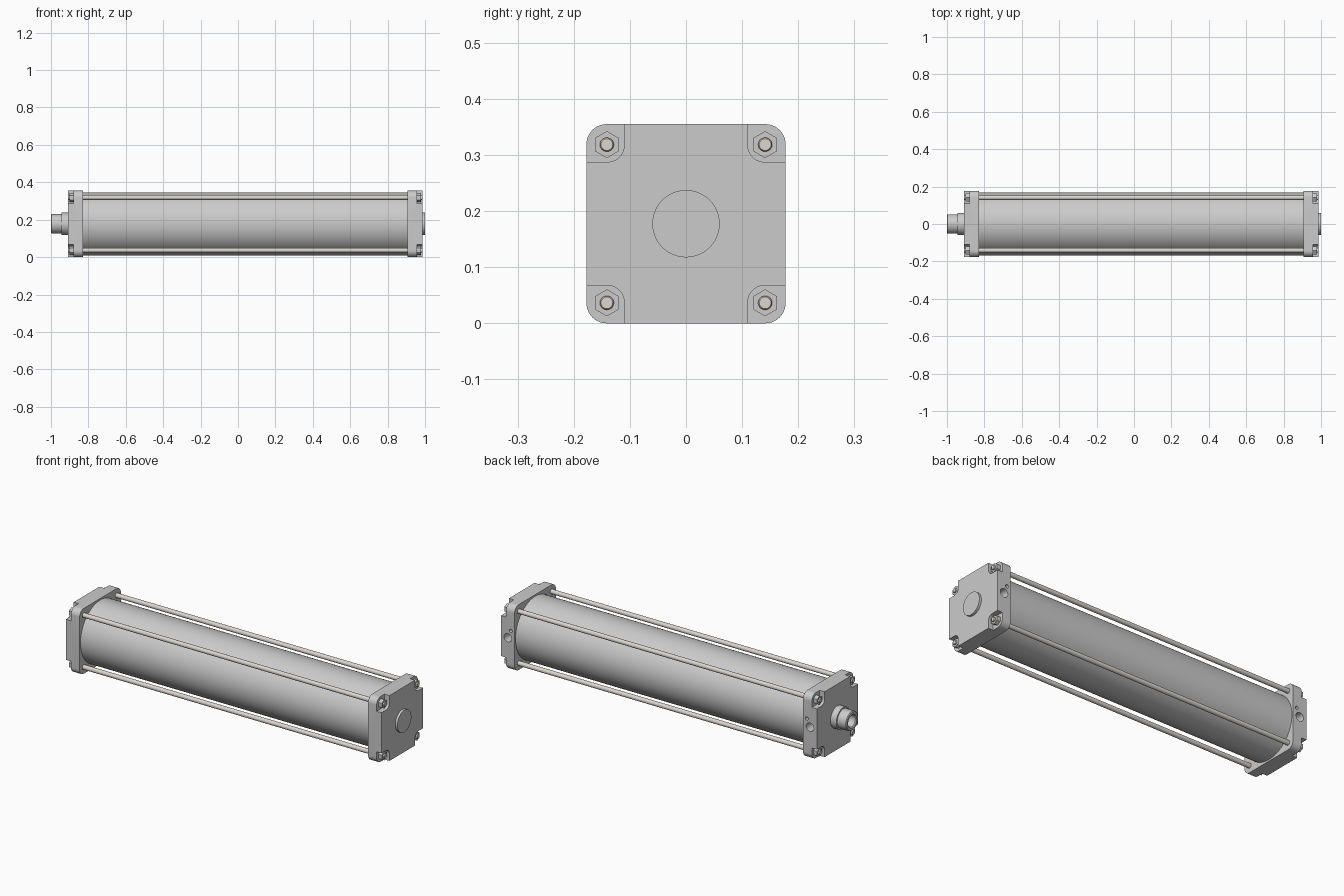
import bpy, bmesh
from math import sin, cos, pi, radians
from mathutils import Matrix, Vector

if "Cube" in bpy.data.objects:
    bpy.data.objects.remove(bpy.data.objects["Cube"])

H = 0.1775          # half width of the end caps, also the axis height
ROD = 0.141         # tie rod offset from the axis

steel = bpy.data.materials.new("tie_rod_steel")
steel.diffuse_color = (0.72, 0.67, 0.62, 1)
steel.use_nodes = True
steel.node_tree.nodes["Principled BSDF"].inputs["Base Color"].default_value = steel.diffuse_color


def finish(name, bm, mat=None):
    bmesh.ops.recalc_face_normals(bm, faces=bm.faces)
    me = bpy.data.meshes.new(name)
    bm.to_mesh(me)
    bm.free()
    ob = bpy.data.objects.new(name, me)
    bpy.context.collection.objects.link(ob)
    if mat:
        me.materials.append(mat)
    return ob


def smooth(ob):
    bpy.ops.object.select_all(action='DESELECT')
    bpy.context.view_layer.objects.active = ob
    ob.select_set(True)
    bpy.ops.object.shade_smooth_by_angle(angle=radians(30))


def circle(r, n=48, start=0.0):
    return [(r * cos(start + 2 * pi * i / n), r * sin(start + 2 * pi * i / n)) for i in range(n)]


def rounded_square(h, r, n=10):
    pts = []
    for q, (sy, sz) in enumerate([(1, 1), (-1, 1), (-1, -1), (1, -1)]):
        for i in range(n + 1):
            a = (q + i / n) * pi / 2
            pts.append((sy * (h - r) + r * cos(a), sz * (h - r) + r * sin(a)))
    return pts


def extrude_x(bm, pts, x0, x1, y=0.0, z=0.0):
    """Extrude a y/z profile from x0 to x1, centred at y and z above the axis."""
    a, b = [[bm.verts.new((x, y + p, H + z + q)) for p, q in pts] for x in (x0, x1)]
    bm.faces.new(a)
    bm.faces.new(b)
    for i in range(len(pts)):
        j = (i + 1) % len(pts)
        bm.faces.new((a[i], a[j], b[j], b[i]))


def lathe_x(bm, profile, y=0.0, z=0.0, n=48):
    """Revolve (x, radius) points around an x-parallel axis and cap both ends."""
    rings = [[bm.verts.new((x, y + p, H + z + q)) for p, q in circle(r, n)] for x, r in profile]
    bm.faces.new(rings[0])
    bm.faces.new(rings[-1])
    for a, b in zip(rings, rings[1:]):
        for i in range(n):
            j = (i + 1) % n
            bm.faces.new((a[i], a[j], b[j], b[i]))


def hole_y(bm, x, z, r, depth):
    m = Matrix.Translation((x, H, H + z)) @ Matrix.Rotation(pi / 2, 4, 'X')
    bmesh.ops.create_cone(bm, cap_ends=True, segments=32, radius1=r, radius2=r,
                          depth=2 * depth, matrix=m)


CORNERS = [(y, z) for y in (-1, 1) for z in (-1, 1)]

# end caps with corner pockets and ports on the back
ends = {"right": (1, 0.906, 0.987), "left": (-1, -0.828, -0.910)}
DEPTH = 0.030
for side, (s, inner, outer) in ends.items():
    bm = bmesh.new()
    extrude_x(bm, rounded_square(H, 0.036), inner, outer)
    cap = finish(side + "_end_cap", bm)

    bm = bmesh.new()
    floor = outer - s * DEPTH
    for y, z in CORNERS:
        extrude_x(bm, rounded_square(0.0675, 0.03), floor, outer + s * 0.05, y * H, z * H)
    mid = (inner + outer) / 2
    hole_y(bm, mid, 0, 0.023, 0.06)
    hole_y(bm, mid - s * 0.018, 0.042, 0.009, 0.03)
    cutter = finish(side + "_cap_cutter", bm)
    cutter.hide_render = True

    mod = cap.modifiers.new("pockets", 'BOOLEAN')
    mod.operation, mod.solver, mod.object = 'DIFFERENCE', 'EXACT', cutter
    bpy.context.view_layer.objects.active = cap
    bpy.ops.object.modifier_apply(modifier=mod.name)
    bpy.data.objects.remove(cutter)
    smooth(cap)

    # hex nuts seated in the pockets
    bm = bmesh.new()
    for y, z in CORNERS:
        extrude_x(bm, circle(0.024, 6, pi / 2), floor, floor + s * 0.021, y * ROD, z * ROD)
    finish(side + "_nuts", bm)

# barrel
bm = bmesh.new()
lathe_x(bm, [(-0.828, 0.169), (0.906, 0.169)], n=96)
smooth(finish("barrel", bm))

# tie rods with chamfered ends
bm = bmesh.new()
for y, z in CORNERS:
    lathe_x(bm, [(-0.909, 0.0105), (-0.906, 0.0125), (0.983, 0.0125), (0.986, 0.0105)],
            y * ROD, z * ROD, 24)
smooth(finish("tie_rods", bm, steel))

# round boss on the right cap
bm = bmesh.new()
lathe_x(bm, [(0.98, 0.06), (1.0, 0.06)])
smooth(finish("right_boss", bm))

# rod collar on the left cap
bm = bmesh.new()
lathe_x(bm, [(-0.90, 0.06), (-0.945, 0.06)])
smooth(finish("rod_collar", bm))

# piston rod end with a countersunk blind bore
bm = bmesh.new()
lathe_x(bm, [(-0.94, 0.052), (-0.996, 0.052), (-1.0, 0.048), (-1.0, 0.037),
             (-0.995, 0.032), (-0.948, 0.032)])
smooth(finish("piston_rod", bm))
